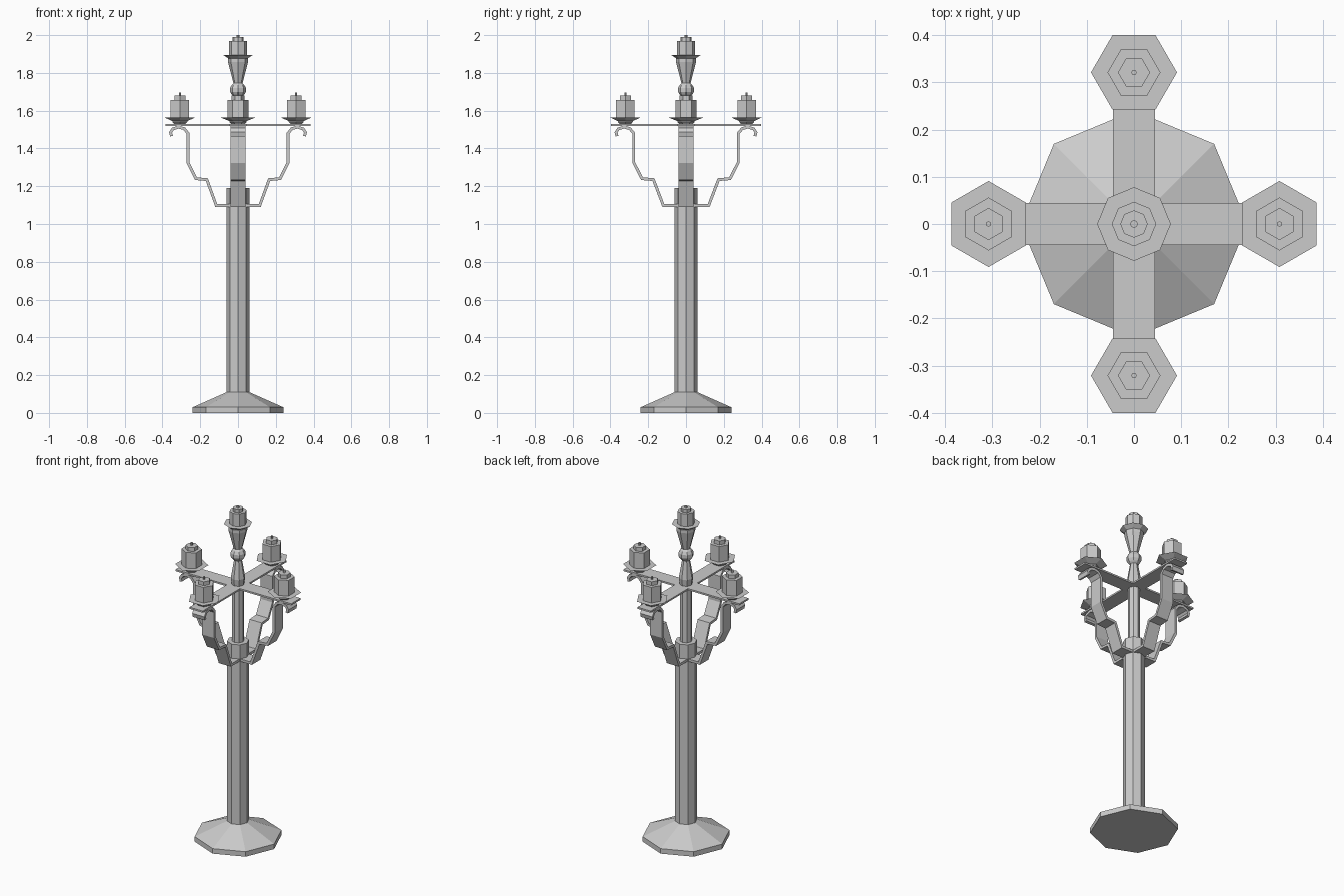
import bpy, bmesh
from math import sin, cos, pi, radians
from mathutils import Matrix, Vector

if "Cube" in bpy.data.objects:
    bpy.data.objects.remove(bpy.data.objects["Cube"])


def finish(bm, name, matrix=Matrix()):
    bmesh.ops.recalc_face_normals(bm, faces=bm.faces)
    me = bpy.data.meshes.new(name)
    bm.to_mesh(me)
    bm.free()
    ob = bpy.data.objects.new(name, me)
    ob.matrix_world = matrix
    bpy.context.collection.objects.link(ob)
    return ob


def lathe(name, profile, sides, matrix=Matrix(), start=0.0):
    """Faceted solid of revolution from (radius, z) pairs, capped at both ends."""
    bm = bmesh.new()
    rings = [[bm.verts.new((r * cos(start + 2 * pi * i / sides),
                            r * sin(start + 2 * pi * i / sides), z))
              for i in range(sides)] for r, z in profile]
    for a, b in zip(rings, rings[1:]):
        for i in range(sides):
            j = (i + 1) % sides
            bm.faces.new((a[i], a[j], b[j], b[i]))
    bm.faces.new(rings[0])
    bm.faces.new(rings[-1])
    return finish(bm, name, matrix)


def strap(name, path, width, thick, matrix):
    """Flat metal strap following (x, z) points, extended along y."""
    pts = [Vector(p) for p in path]
    bm = bmesh.new()
    rings = []
    for i, p in enumerate(pts):
        d1 = (p - pts[max(i - 1, 0)]).normalized()
        d2 = (pts[min(i + 1, len(pts) - 1)] - p).normalized()
        t = (d1 + d2).normalized()
        n = Vector((-t.y, t.x))
        d = d2 if d2.length else d1
        off = n * (thick / 2 / max(0.5, t.dot(d)))
        rings.append([bm.verts.new((q.x, y, q.y)) for q, y in
                      ((p + off, -width / 2), (p + off, width / 2),
                       (p - off, width / 2), (p - off, -width / 2))])
    for a, b in zip(rings, rings[1:]):
        for i in range(4):
            j = (i + 1) % 4
            bm.faces.new((a[i], a[j], b[j], b[i]))
    bm.faces.new(rings[0])
    bm.faces.new(rings[-1])
    return finish(bm, name, matrix)


# Octagonal foot and column
lathe("base", [(0.24, 0), (0.24, 0.03), (0.06, 0.11)], 8)
lathe("column", [(0.06, 0.10), (0.06, 1.19)], 8)

# Slim upper shaft with knob and flared cup
lathe("upper_shaft", [(0.033, 1.18), (0.033, 1.52), (0.04, 1.57), (0.022, 1.675),
                      (0.033, 1.685), (0.042, 1.70), (0.042, 1.72), (0.033, 1.737),
                      (0.024, 1.746), (0.053, 1.857), (0.053, 1.875)], 8)

# Central drip dish, candle, cap and wick
lathe("centre_dish", [(0.045, 1.872), (0.078, 1.895)], 8)
lathe("centre_candle", [(0.047, 1.89), (0.047, 1.97)], 8)
lathe("centre_candle_cap", [(0.029, 1.965), (0.029, 1.99)], 8)
lathe("centre_wick", [(0.008, 1.985), (0.008, 2.0)], 8)

arm_path = [(0.03, 1.098), (0.115, 1.098), (0.165, 1.235), (0.223, 1.24),
            (0.265, 1.325), (0.265, 1.48), (0.285, 1.505), (0.315, 1.513),
            (0.345, 1.503), (0.357, 1.485), (0.352, 1.465)]

# Four branches: curled strap, cross bar and candle
for k, side in enumerate(("right", "back", "left", "front")):
    rot = Matrix.Rotation(radians(90 * k), 4, "Z")
    reach = 0.308 if k % 2 == 0 else 0.321
    grow = reach - 0.308
    path = [(x + grow * min(1, x / 0.3), z) for x, z in arm_path]
    strap(side + "_arm", path, 0.08, 0.015, rot)
    strap(side + "_cross_bar", [(0, 1.525), (reach + 0.077, 1.525)], 0.088, 0.01, rot)
    at = rot @ Matrix.Translation((reach, 0, 0))
    hexa = dict(sides=6, matrix=at, start=pi / 2)
    lathe(side + "_dish", [(0.03, 1.525), (0.046, 1.54), (0.046, 1.545), (0.091, 1.563)], **hexa)
    lathe(side + "_candle", [(0.056, 1.555), (0.056, 1.657)], **hexa)
    lathe(side + "_candle_cap", [(0.034, 1.65), (0.034, 1.68)], **hexa)
    lathe(side + "_wick", [(0.006, 1.675), (0.006, 1.697)], **hexa)
